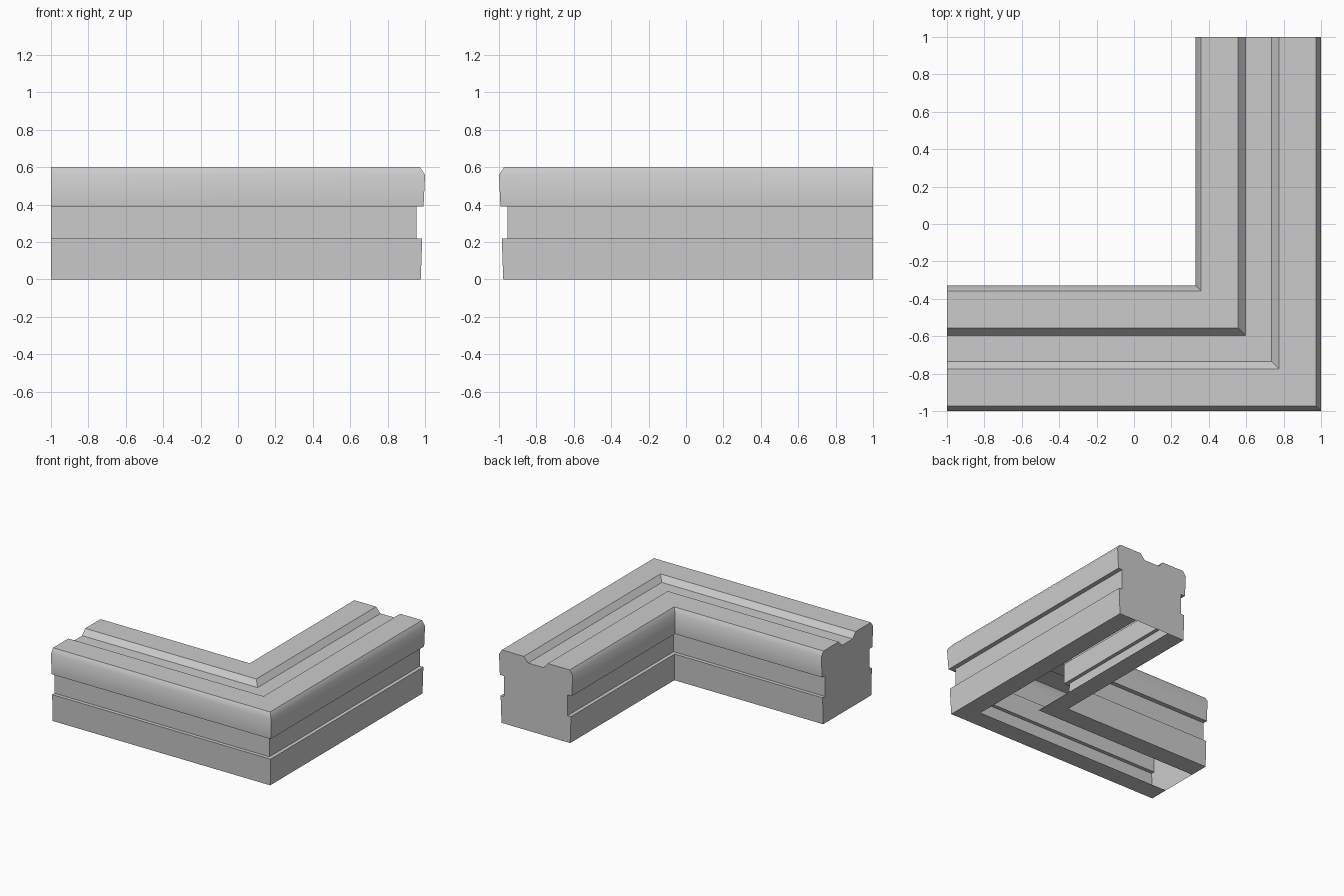
import bpy, bmesh, math

if "Cube" in bpy.data.objects:
    bpy.data.objects.remove(bpy.data.objects["Cube"])

W = 0.67  # width across the section

# Half of the section as (distance from outer face, height), from slot edge to groove floor
half = [(0.18, 0.0), (0.023, 0.0), (0.015, 0.22), (0.045, 0.22), (0.045, 0.39),
        (0.008, 0.39), (0.0, 0.56), (0.027, 0.60), (0.226, 0.60), (0.265, 0.555)]
# Mirror it to get the whole open section (slot left open underneath)
profile = half + [(W - d, z) for d, z in reversed(half)]

bm = bmesh.new()

# Mitred sweep along the L: left end, corner, back end
stations = [
    [bm.verts.new((-1, -1 + d, z)) for d, z in profile],
    [bm.verts.new((1 - d, -1 + d, z)) for d, z in profile],
    [bm.verts.new((1 - d, 1, z)) for d, z in profile],
]
for a, b in zip(stations, stations[1:]):
    for i in range(len(profile) - 1):
        bm.faces.new((a[i], a[i + 1], b[i + 1], b[i]))

# End caps
bm.faces.new(stations[0])
bm.faces.new(stations[2])
bmesh.ops.recalc_face_normals(bm, faces=bm.faces)

# Make the top faces point up, so the whole shell faces outward
top = max(bm.faces, key=lambda f: f.calc_center_median().z)
if top.normal.z < 0:
    bmesh.ops.reverse_faces(bm, faces=bm.faces)

mesh = bpy.data.meshes.new("corner_rail")
bm.to_mesh(mesh)
bm.free()
rail = bpy.data.objects.new("corner_rail", mesh)
bpy.context.collection.objects.link(rail)

# Soft shoulder, crisp edges elsewhere
bpy.context.view_layer.objects.active = rail
rail.select_set(True)
bpy.ops.object.shade_smooth_by_angle(angle=math.radians(45))
